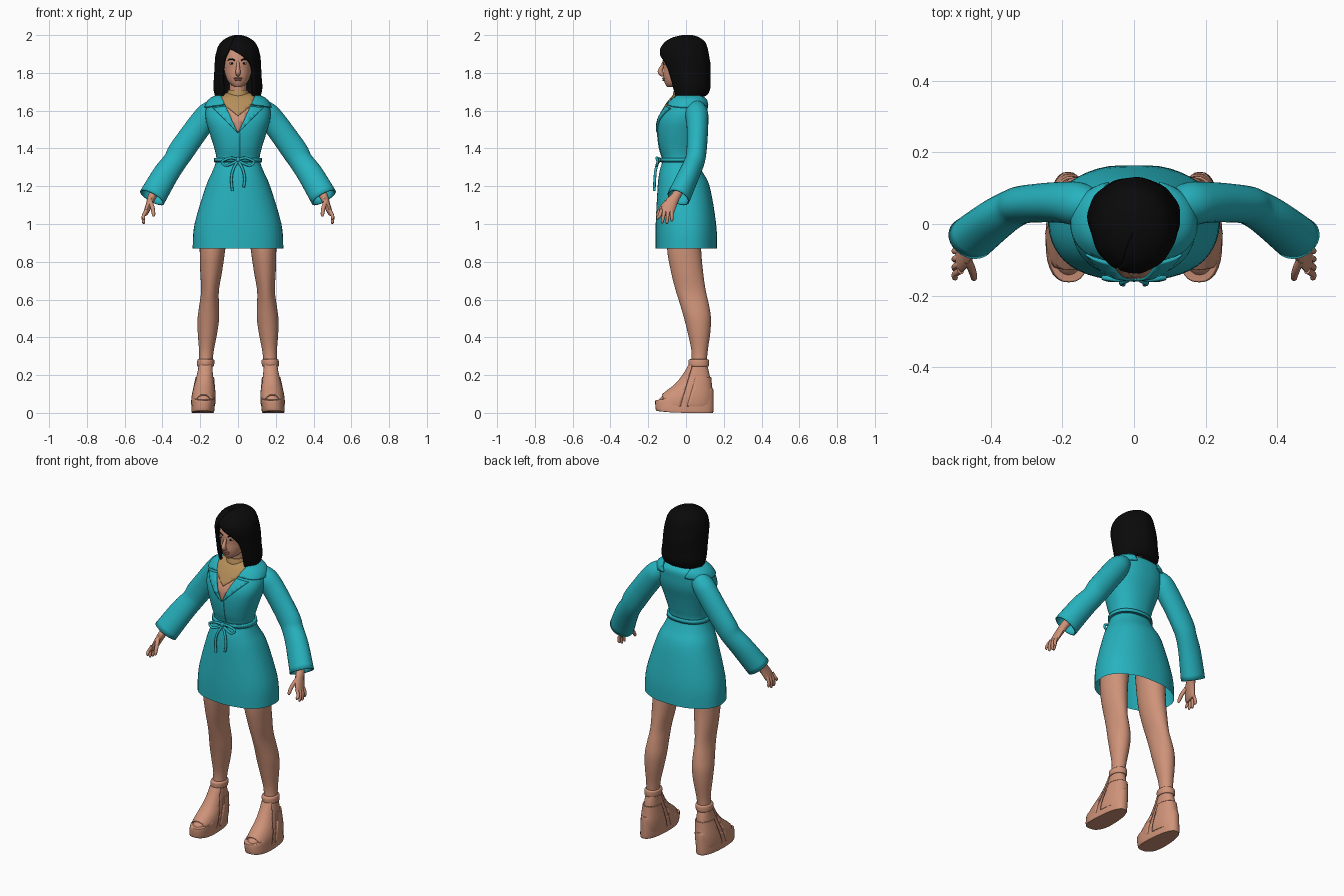
import bpy, bmesh, math
from mathutils import Vector

cube = bpy.data.objects.get("Cube")
if cube:
    bpy.data.objects.remove(cube, do_unlink=True)


def material(name, *rgb):
    m = bpy.data.materials.new(name)
    m.use_nodes = True
    m.diffuse_color = (*rgb, 1)
    m.node_tree.nodes["Principled BSDF"].inputs["Base Color"].default_value = (*rgb, 1)
    return m


TEAL = material("teal cloth", .02, .45, .52)
SKIN = material("warm skin", .62, .29, .19)
HAIR = material("black hair", .003, .003, .003)
GOLD = material("dull gold", .46, .27, .1)
LIPS = material("rose lips", .42, .15, .12)
WHITE = material("eye white", .6, .52, .48)


def finish(name, bm, mat, mirror=False, thick=0, offset=-1, recalc=True):
    """Turn a bmesh into a smooth object with optional thickness and mirror."""
    if recalc:
        bmesh.ops.recalc_face_normals(bm, faces=bm.faces)
    mesh = bpy.data.meshes.new(name)
    bm.to_mesh(mesh)
    bm.free()
    mesh.materials.append(mat)
    ob = bpy.data.objects.new(name, mesh)
    bpy.context.collection.objects.link(ob)
    bpy.ops.object.select_all(action='DESELECT')
    ob.select_set(True)
    bpy.context.view_layer.objects.active = ob
    bpy.ops.object.shade_smooth_by_angle(angle=math.radians(40))
    if thick:
        solid = ob.modifiers.new("Thickness", 'SOLIDIFY')
        solid.thickness, solid.offset = thick, offset
    if mirror:
        ob.modifiers.new("Mirror", 'MIRROR')
    return ob


def spline(rows, steps=4):
    """Catmull-Rom through rows of numbers."""
    out = []
    for i in range(len(rows) - 1):
        before, start, end, after = (rows[min(max(i + k, 0), len(rows) - 1)] for k in (-1, 0, 1, 2))
        for k in range(steps):
            t = k / steps
            out.append([q + t / 2 * (r - p + t * (2 * p - 5 * q + 4 * r - s + t * (3 * (q - r) + s - p)))
                        for p, q, r, s in zip(before, start, end, after)])
    return out + [list(rows[-1])]


def bridge(bm, rings, cap_start, cap_end, closed=True):
    """Join rings of points with quads."""
    loops = [[bm.verts.new(p) for p in ring] for ring in rings]
    count = len(loops[0])
    for low, high in zip(loops, loops[1:]):
        for i in range(count if closed else count - 1):
            j = (i + 1) % count
            bm.faces.new((low[i], low[j], high[j], high[i]))
    if cap_start:
        bm.faces.new(loops[0])
    if cap_end:
        bm.faces.new(loops[-1])


def loft(name, mat, rows, sides=32, power=2, open_start=False, centre=None, tweak=None, **options):
    """Level rings, each: height, half width, front y, back y."""
    def rounded(v):
        return math.copysign(abs(v) ** (2 / power), v)

    rings = []
    for z, width, front, back in spline(rows):
        ring = []
        for i in range(sides):
            angle = math.tau * i / sides
            x = width * rounded(math.sin(angle)) + (centre(z) if centre else 0)
            y = (front + back) / 2 - (back - front) / 2 * rounded(math.cos(angle))
            point = Vector((x, y, z))
            ring.append(tweak(point) if tweak else point)
        rings.append(ring)
    bm = bmesh.new()
    bridge(bm, rings, not open_start, True)
    return finish(name, bm, mat, **options)


def tube(name, mat, rows, sides=12, open_end=False, **options):
    """Path points, each: x, y, z, radius and, if flattened, depth radius."""
    path = spline([row if len(row) > 4 else (*row, row[3]) for row in rows])
    rings = []
    for i, (x, y, z, radius, depth) in enumerate(path):
        ahead, behind = path[min(i + 1, len(path) - 1)], path[max(i - 1, 0)]
        along = (Vector(ahead[:3]) - Vector(behind[:3])).normalized()
        across = along.cross(Vector((0, 1, 0))).normalized()
        deep = across.cross(along)
        angles = [math.tau * k / sides for k in range(sides)]
        rings.append([Vector((x, y, z)) + deep * depth * math.cos(a) + across * radius * math.sin(a)
                      for a in angles])
    bm = bmesh.new()
    bridge(bm, rings, True, not open_end)
    return finish(name, bm, mat, **options)


def ball(name, mat, location, scale, **options):
    bm = bmesh.new()
    bmesh.ops.create_uvsphere(bm, u_segments=16, v_segments=10, radius=1)
    for v in bm.verts:
        v.co = Vector(location) + v.co * Vector(scale)
    return finish(name, bm, mat, **options)


def peel(source, name, mat, planes, thick, **options):
    """Layer lying on source, trimmed by planes (point, outward normal)."""
    bm = bmesh.new()
    bm.from_mesh(source.data)
    for point, normal in planes:
        bmesh.ops.bisect_plane(bm, geom=bm.verts[:] + bm.edges[:] + bm.faces[:],
                               plane_co=point, plane_no=normal, clear_outer=True)
    return finish(name, bm, mat, thick=thick, offset=1, recalc=False, **options)


def below(z, slope=0):
    return (0, 0, z), (slope, 0, 1)


def above(z, slope=0):
    return (0, 0, z), (slope, 0, -1)


# Robe, open at the hem, with soft folds
def folds(p):
    swell = 1 + max(0, 1.1 - p.z) * .03 * math.cos(7 * math.atan2(p.x, -p.y))
    return Vector((p.x * swell, p.y * swell, p.z))


robe = loft("robe", TEAL, [
    (.87, .24, -.16, .165), (1, .23, -.16, .16), (1.2, .17, -.15, .125), (1.28, .135, -.14, .085),
    (1.34, .115, -.125, .06), (1.4, .125, -.14, .07), (1.48, .15, -.15, .09), (1.55, .17, -.145, .11),
    (1.61, .17, -.115, .115), (1.66, .14, -.08, .11), (1.69, .05, -.045, .06)],
    sides=48, power=2.25, open_start=True, tweak=folds)

# Neckline, bib necklace, lapels, collar, overlap and belt laid on the robe
APEX, SPREAD = (0, 0, 1.48), .46
front_only = ((0, 0, 0), (0, 1, 0))
neckline = [(APEX, (1, 0, -SPREAD)), (APEX, (-1, 0, -SPREAD)), front_only]
outside_neckline = (APEX, (-1, 0, SPREAD))
peel(robe, "chest", SKIN, neckline, .003)
peel(robe, "bib_necklace", GOLD, neckline + [above(1.57, .8), above(1.57, -.8)], .007)
peel(robe, "lapels", TEAL, [outside_neckline, (APEX, (1, 0, -1)), below(1.63, .15), front_only],
     .01, mirror=True)
peel(robe, "collar", TEAL, [outside_neckline, above(1.64, -.15)], .01, mirror=True)
peel(robe, "belt", TEAL, [below(1.35), above(1.325)], .011)
peel(robe, "front_overlap", TEAL, [((.01, 0, 0), (1, 0, 0)), ((0, 0, 0), (-1, 0, 0)), front_only,
                                   below(1.48), above(1.34)], .004)

# Bow
ball("bow_knot", TEAL, (0, -.143, 1.34), (.016, .014, .014))
for side, s in (("left", 1), ("right", -1)):
    tube(side + "_bow_loop", TEAL, [(x * s, y, z, .007) for x, y, z in (
        (0, -.145, 1.34), (.04, -.155, 1.35), (.085, -.15, 1.33), (.06, -.155, 1.31), (0, -.145, 1.335))])
    tube(side + "_bow_tail", TEAL, [(x * s, y, z, .007) for x, y, z in (
        (0, -.145, 1.335), (.025, -.16, 1.29), (.035, -.165, 1.24), (.03, -.168, 1.185 + s * .01))])

# Sleeves
tube("sleeves", TEAL, [
    (.1, .045, 1.63, .04), (.15, .055, 1.59, .06), (.19, .06, 1.54, .066, .058), (.245, .06, 1.465, .067, .055),
    (.305, .055, 1.38, .068, .053), (.335, .045, 1.33, .063, .053), (.385, .015, 1.26, .068, .056),
    (.455, -.04, 1.14, .072, .062)], sides=28, open_end=True, mirror=True, thick=.008)

# Hands: fingers fan out from the palm
tube("palms", SKIN, [(.39, .01, 1.25, .03), (.447, -.045, 1.16, .024), (.468, -.08, 1.11, .018, .034),
                     (.485, -.1, 1.065, .014, .037), (.49, -.1, 1.05, .009, .03)], mirror=True)
for i, finger in enumerate(("index", "middle", "ring", "little")):
    root, tip = -.13 + .018 * i, -.15 + .025 * i
    end = 1 + .008 * (i - 1.7) ** 2
    tube(finger + "_fingers", SKIN, [(.484, root, 1.075, .01), (.5, (root + tip) / 2, 1.045, .009),
                                     (.5, tip, end + .01, .008), (.497, tip, end, .004)], mirror=True)
tube("thumbs", SKIN, [(.465, -.1, 1.12, .012), (.452, -.13, 1.085, .011), (.447, -.15, 1.05, .009),
                      (.449, -.152, 1.04, .004)], mirror=True)


# Legs, leaning outwards towards the feet
def lean(z):
    return .187 - .06 * z


loft("legs", SKIN, [
    (.23, .036, .025, .108), (.32, .038, .03, .114), (.42, .051, .01, .128), (.5, .057, -.01, .132),
    (.57, .052, -.03, .122), (.65, .047, -.055, .104), (.75, .058, -.08, .09), (.87, .068, -.1, .08),
    (1.05, .08, -.1, .08)], centre=lean, mirror=True)


# Wedge sandals: slanted platform, foot, bands and ankle cuff
def wedge(p):
    back = (p.y + .165) / .31
    return Vector((lean(0) + (p.x - lean(0)) * (1 - back / 4), p.y,
                   p.z * (.5 + .7 * back) + .012 * (1 - back) ** 4))


loft("wedge_soles", SKIN, [(0, .062, -.15, .14), (.01, .068, -.16, .145), (.1, .067, -.163, .145),
                           (.11, .06, -.155, .135)], power=2.5, centre=lean, tweak=wedge, mirror=True)
foot = loft("feet", SKIN, [(.04, .056, -.15, .13), (.075, .057, -.14, .135), (.11, .054, -.1, .135),
                           (.15, .048, -.05, .13), (.2, .041, -.01, .125), (.25, .037, .02, .113)],
            power=2.2, centre=lean, mirror=True)
peel(foot, "toe_bands", SKIN, [((0, -.01, .1), (0, 1, -.3)), ((0, -.125, .1), (0, -1, -.3))],
     .008, mirror=True)
peel(foot, "heel_bands", SKIN, [((0, .03, .12), (0, -1, .3)), below(.19)], .007, mirror=True)
loft("ankle_cuffs", SKIN, [(.245, .038, .022, .115), (.25, .045, .013, .122), (.278, .045, .013, .122),
                           (.284, .038, .022, .115)], centre=lean, mirror=True)

# Neck, choker and head
loft("neck", SKIN, [(1.62, .055, -.06, .05), (1.69, .046, -.055, .045), (1.78, .046, -.06, .05)])
loft("choker", GOLD, [(1.635, .066, -.085, .06), (1.66, .06, -.072, .055), (1.685, .059, -.07, .053),
                      (1.71, .051, -.063, .05)])
loft("head", SKIN, [
    (1.725, .014, -.1, -.06), (1.735, .034, -.107, -.02), (1.755, .053, -.115, .02), (1.785, .066, -.12, .05),
    (1.82, .074, -.12, .07), (1.87, .08, -.122, .08), (1.94, .07, -.1, .07), (1.97, .04, -.05, .04)], power=2.1)

# Face
tube("nose", SKIN, [(0, -.116, 1.862, .007), (0, -.126, 1.835, .009), (0, -.137, 1.808, .013),
                    (0, -.128, 1.793, .012), (0, -.114, 1.788, .008)])
ball("upper_lip", LIPS, (0, -.117, 1.771), (.024, .009, .005))
ball("lower_lip", LIPS, (0, -.116, 1.762), (.02, .009, .006))
ball("eyes", WHITE, (.032, -.111, 1.85), (.016, .007, .006), mirror=True)
ball("irises", HAIR, (.032, -.116, 1.85), (.006, .004, .006), mirror=True)
tube("eyebrows", HAIR, [(.016, -.121, 1.866, .003), (.036, -.115, 1.873, .004), (.056, -.1, 1.866, .002)],
     mirror=True)

# Bobbed hair: height, half width, front y, back y, right and left edge of the face opening
strands = 48
rings = []
for z, width, front, back, right, left in spline([
        (1.66, .105, -.06, .1, -.07, .07), (1.675, .12, -.075, .12, -.08, .08), (1.72, .13, -.09, .13, -.08, .08),
        (1.78, .126, -.11, .13, -.085, .08), (1.84, .123, -.127, .13, -.08, .07),
        (1.885, .12, -.137, .123, -.07, .03), (1.915, .113, -.138, .118, -.055, -.02),
        (1.935, .107, -.133, .113, -.045, -.045), (1.965, .088, -.11, .1, -.03, -.03),
        (1.988, .055, -.07, .07, -.02, -.02), (2, .02, -.02, .035, 0, 0)]):
    start, end = math.asin(max(left, right) / width), math.tau + math.asin(right / width)
    droop = .16 * max(0, min(1, (1.74 - z) / .06))
    ring = []
    for i in range(strands + 1):
        angle = start + (end - start) * i / strands
        wave = 1 + .008 * math.sin(11 * angle)
        y = (front + back) / 2 - (back - front) / 2 * math.cos(angle)
        ring.append(Vector((width * math.sin(angle) * wave, y * wave, z + droop * y)))
    rings.append(ring)
bm = bmesh.new()
bridge(bm, rings, False, True, closed=False)
finish("hair", bm, HAIR, thick=.014)
